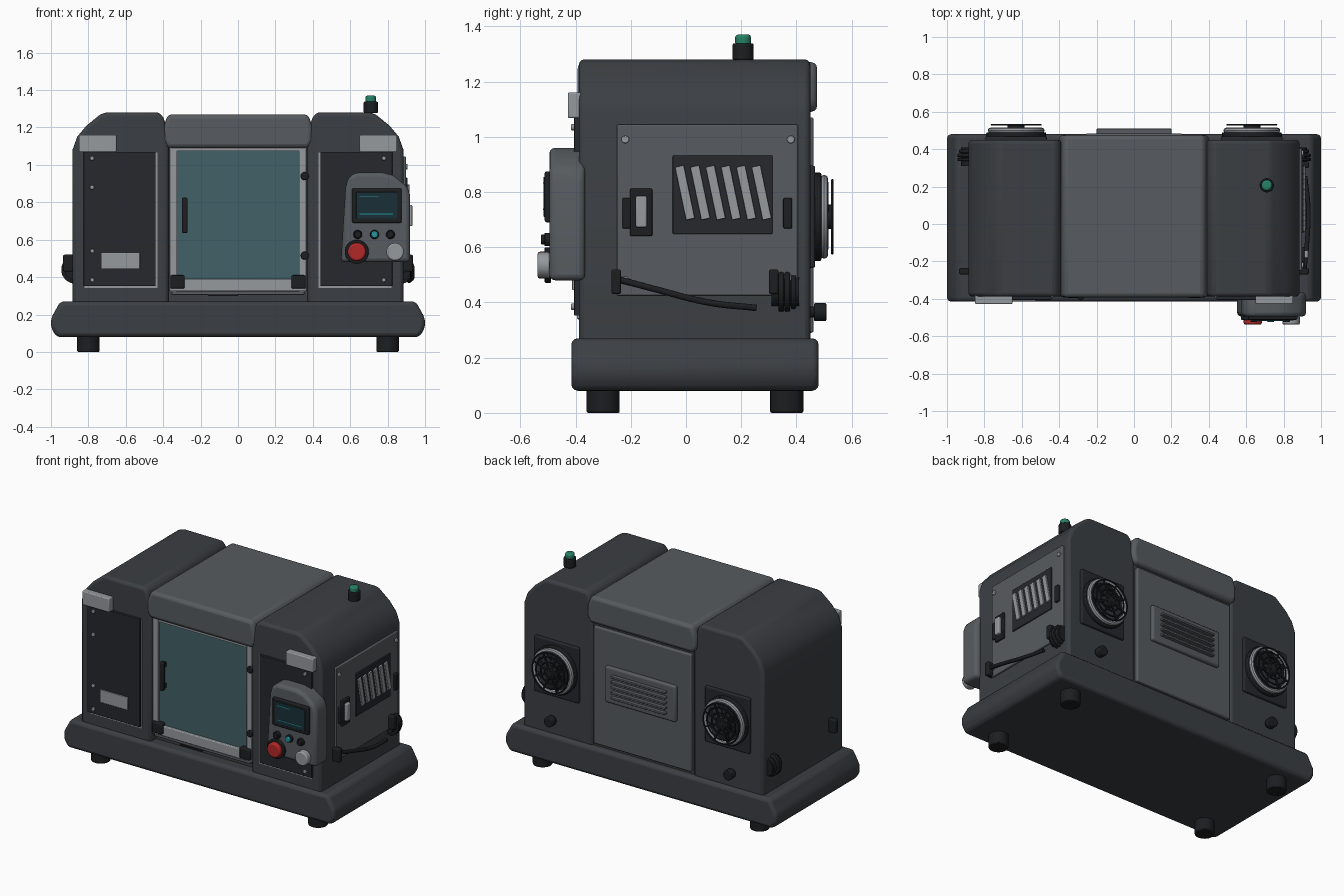
import bpy, bmesh, math
from mathutils import Matrix, Vector

if "Cube" in bpy.data.objects:
    bpy.data.objects.remove(bpy.data.objects["Cube"])


def mat(name, r, g, b):
    m = bpy.data.materials.new(name)
    m.diffuse_color = (r, g, b, 1)
    m.use_nodes = True
    m.node_tree.nodes["Principled BSDF"].inputs["Base Color"].default_value = m.diffuse_color
    return m


BODY = mat("charcoal", .044, .049, .056)
MID = mat("mid_grey", .095, .105, .115)
LIGHT = mat("light_grey", .30, .32, .34)
PANEL = mat("dark_panel", .019, .021, .027)
BLACK = mat("black", .012, .013, .015)
GLASS = mat("teal_glass", .055, .12, .14)
SCREEN = mat("screen", .01, .03, .038)
RED = mat("red", .45, .02, .02)
CYAN = mat("cyan", .02, .3, .36)
GREEN = mat("green", .02, .22, .13)


def finish(name, bm, m, bevel=0, segs=3, smooth=True):
    bmesh.ops.recalc_face_normals(bm, faces=bm.faces)
    me = bpy.data.meshes.new(name)
    bm.to_mesh(me)
    bm.free()
    ob = bpy.data.objects.new(name, me)
    bpy.context.collection.objects.link(ob)
    me.materials.append(m)
    if bevel:
        b = ob.modifiers.new("Bevel", 'BEVEL')
        b.width, b.segments, b.angle_limit = bevel, segs, math.radians(25)
    if smooth:
        bpy.ops.object.select_all(action='DESELECT')
        ob.select_set(True)
        bpy.context.view_layer.objects.active = ob
        bpy.ops.object.shade_smooth_by_angle(angle=math.radians(32))
    return ob


def prism(name, pts, t0, t1, m, axis='y', bevel=0, segs=3):
    """Extrude a profile: (x, z) along y, or (y, z) along x."""
    bm = bmesh.new()
    put = (lambda p, t: (p[0], t, p[1])) if axis == 'y' else (lambda p, t: (t, p[0], p[1]))
    a = [bm.verts.new(put(p, t0)) for p in pts]
    b = [bm.verts.new(put(p, t1)) for p in pts]
    bm.faces.new(a)
    bm.faces.new(b[::-1])
    for i in range(len(pts)):
        j = (i + 1) % len(pts)
        bm.faces.new((a[i], a[j], b[j], b[i]))
    return finish(name, bm, m, bevel, segs)


def box(name, x0, x1, y0, y1, z0, z1, m, bevel=0):
    return prism(name, [(x0, z0), (x1, z0), (x1, z1), (x0, z1)], y0, y1, m, bevel=bevel)


ROT = {'x': Matrix.Rotation(math.pi / 2, 4, 'Y'), 'y': Matrix.Rotation(-math.pi / 2, 4, 'X'),
       'z': Matrix.Identity(4)}


def cyl(name, c, r, depth, axis, m, bevel=0, r2=None, n=32):
    bm = bmesh.new()
    bmesh.ops.create_cone(bm, cap_ends=True, segments=n, radius1=r, radius2=r2 or r, depth=depth,
                          matrix=Matrix.Translation(c) @ ROT[axis])
    return finish(name, bm, m, bevel, 2)


def ring(name, c, R, r, m, axis='y', n=36, k=8):
    bm = bmesh.new()
    M = Matrix.Translation(c) @ ROT[axis]
    rows = []
    for i in range(n):
        a = 2 * math.pi * i / n
        rows.append([bm.verts.new(M @ Vector(((R + r * math.cos(b)) * math.cos(a),
                     (R + r * math.cos(b)) * math.sin(a), r * math.sin(b))))
                     for b in [2 * math.pi * j / k for j in range(k)]])
    for i in range(n):
        p, q = rows[i], rows[(i + 1) % n]
        for j in range(k):
            bm.faces.new((p[j], q[j], q[(j + 1) % k], p[(j + 1) % k]))
    return finish(name, bm, m)


# Base plinth and feet
prism("base", [(-.97, .08), (.97, .08), (1, .13), (1, .18), (.95, .27), (-.95, .27),
               (-1, .18), (-1, .13)], -.415, .48, BODY, bevel=.022)
for x in (-.8, .8):
    for y in (-.3, .365):
        cyl("foot", (x, y, .045), .06, .09, 'z', BLACK, .006)

# Centre body, rear cover and hood
box("centre_body", -.39, .39, -.335, .44, .25, 1.12, BODY)
box("rear_cover", -.36, .36, .43, .462, .29, 1.07, MID, .008)
prism("hood", [(-.38, 1.09), (.38, 1.09), (.40, 1.13), (.40, 1.2), (.375, 1.27),
               (-.375, 1.27), (-.40, 1.2), (-.40, 1.13)], -.392, .475, MID, bevel=.025)

# Things repeated on both sides
for s, side in ((-1, "left"), (1, "right")):
    def sx(a, b):
        return sorted((a * s, b * s))
    prism(side + "_tower", [(x * s, z) for x, z in
          [(.37, .25), (.885, .25), (.885, 1.08), (.86, 1.15), (.81, 1.21), (.73, 1.275),
           (.70, 1.28), (.42, 1.28), (.395, 1.25), (.37, 1.13)]], -.388, .45, BODY, bevel=.022)
    # Front panel with light trim, screws and lamp block
    box(side + "_panel_trim", *sx(.43, .82), -.394, -.38, .342, 1.065, LIGHT)
    box(side + "_front_panel", *sx(.44, .825), -.405, -.38, .352, 1.07, PANEL, .003)
    for z in (.385, .54, .88, 1.035):
        cyl("panel_screw", (.78 * s, -.408, z), .012, .016, 'y', LIGHT, .003, n=16)
    box(side + "_lamp_block", *sx(.65, .85), -.428, -.38, 1.068, 1.16, LIGHT, .006)
    # Door frame post and corner clips
    box(side + "_door_post", *sx(.325, .365), -.375, -.32, .32, 1.10, LIGHT, .004)
    box(side + "_door_corner", *sx(.285, .362), -.395, -.33, .338, .41, BLACK, .008)
    # Side cable clip and strain relief
    box(side + "_cable_clip", *sx(.87, .935), -.27, -.235, .43, .52, BLACK, .008)
    for y in (.345, .367, .389):
        cyl(side + "_strain_relief", (.87 * s, y, .44), .075 if y < .38 else .065, .019, 'y', BLACK, .005)
    cyl(side + "_strain_core", (.87 * s, .36, .44), .055, .10, 'y', BLACK)
    # Rear fan
    fx, fz = .63 * s, .71
    box(side + "_fan_plate", fx - .165, fx + .165, .44, .468, fz - .185, fz + .185, PANEL, .008)
    cyl(side + "_fan_housing", (fx, .475, fz), .16, .03, 'y', BLACK, .006)
    ring(side + "_fan_rim", (fx, .50, fz), .137, .015, LIGHT)
    cyl(side + "_fan_hub", (fx, .507, fz), .045, .05, 'y', BLACK, .006)
    for i in range(7):
        bm = bmesh.new()
        bmesh.ops.create_cube(bm, size=1, matrix=Matrix.Translation((fx, .503, fz))
                              @ Matrix.Rotation(i * math.tau / 7, 4, 'Y')
                              @ Matrix.Translation((.08, 0, 0))
                              @ Matrix.Rotation(.45, 4, 'X') @ Matrix.Diagonal((.09, .006, .05, 1)))
        finish(side + "_fan_blade", bm, PANEL, smooth=False)
    for R in (.035, .07, .105, .132):
        ring(side + "_guard_ring", (fx, .53, fz), R, .005, BLACK, k=6)
    for i in range(4):
        bm = bmesh.new()
        bmesh.ops.create_cube(bm, size=1, matrix=Matrix.Translation((fx, .53, fz))
                              @ Matrix.Rotation(math.pi / 4 * (i + .5), 4, 'Y')
                              @ Matrix.Diagonal((.27, .008, .009, 1)))
        finish(side + "_guard_spoke", bm, BLACK, smooth=False)
    # Rear knob
    cyl(side + "_rear_stem", (.66 * s, .46, .365), .02, .04, 'y', BLACK, n=20)
    cyl(side + "_rear_knob", (.66 * s, .486, .365), .033, .045, 'y', BLACK, .005, n=20)

# Door
box("door_glass", -.33, .33, -.36, -.33, .38, 1.10, GLASS)
box("door_top_rail", -.36, .36, -.372, -.32, 1.075, 1.1, LIGHT)
box("door_bottom_rail", -.36, .36, -.378, -.32, .325, .39, LIGHT, .005)
box("door_sill", -.355, .355, -.372, -.32, .305, .325, MID, .004)
box("door_latch", -.16, 0, -.38, -.33, .298, .308, BLACK)
box("door_handle", -.30, -.27, -.405, -.375, .635, .825, BLACK, .008)
for z in (.66, .80):
    box("handle_mount", -.295, -.275, -.39, -.35, z - .015, z + .015, BLACK)
for z in (.515, .94):
    cyl("door_hinge", (.357, -.375, z), .022, .03, 'y', BLACK, .004, n=20)

# Front data plate
box("data_plate", -.73, -.525, -.412, -.39, .445, .53, LIGHT, .003)

# Control box
prism("control_box", [(.55, .48), (.92, .48), (.92, .84), (.905, .885), (.83, .945), (.77, .96),
                      (.63, .96), (.59, .935), (.575, .88)], -.495, -.365, MID, bevel=.022)
box("screen_bezel", .61, .875, -.512, -.48, .69, .875, BLACK, .008)
box("screen", .632, .853, -.516, -.5, .71, .855, SCREEN, .003)
for z, w in ((.735, .18), (.83, .1)):
    box("screen_line", .65, .65 + w, -.518, -.51, z, z + .005, CYAN)
for x, m in ((.64, BLACK), (.73, CYAN), (.815, BLACK)):
    cyl("button_ring", (x, -.5, .628), .024, .026, 'y', BLACK, .003, n=24)
    cyl("button", (x, -.51, .628), .018, .03, 'y', m, .004, n=24)
cyl("stop_ring", (.635, -.5, .535), .064, .024, 'y', BLACK, .004)
cyl("stop_button", (.635, -.516, .535), .049, .044, 'y', RED, .01)
cyl("dial", (.84, -.515, .535), .047, .046, 'y', LIGHT, .008)

# Right service panel
box("side_panel", .87, .898, -.25, .405, .425, 1.045, MID, .006)
for y, z in ((-.22, .99), (.38, .99), (-.22, .48), (.38, .48)):
    cyl("side_screw", (.9, y, z), .014, .014, 'x', LIGHT, .003, n=16)
box("vent_plate", .89, .906, -.048, .313, .647, .932, PANEL, .004)
for i in range(6):
    y = -.04 + i * .0555
    prism("vent_slat", [(y, .89), (y + .032, .897), (y + .072, .705), (y + .04, .698)],
          .90, .916, LIGHT, 'x', .003)
box("latch_plate", .89, .912, -.203, -.122, .64, .812, BLACK, .005)
box("latch_lever", .90, .932, -.182, -.142, .672, .786, LIGHT, .006)
box("latch_keeper", .89, .912, -.23, -.2, .668, .778, BLACK, .005)
box("side_hinge", .89, .915, .352, .384, .668, .778, BLACK, .005)
box("rear_cable_clip", .87, .935, .30, .335, .43, .52, BLACK, .008)

# Side cable
cu = bpy.data.curves.new("side_cable", 'CURVE')
cu.dimensions, cu.bevel_depth, cu.bevel_resolution = '3D', .012, 3
cu.use_fill_caps = True
sp = cu.splines.new('BEZIER')
path = [(.91, -.25, .485), (.925, -.1, .445), (.932, .08, .40), (.915, .255, .38)]
sp.bezier_points.add(len(path) - 1)
for bp, p in zip(sp.bezier_points, path):
    bp.co = p
    bp.handle_left_type = bp.handle_right_type = 'AUTO'
cu.materials.append(BLACK)
bpy.context.collection.objects.link(bpy.data.objects.new("side_cable", cu))

# Rear vent
box("rear_vent_plate", -.26, .26, .45, .485, .60, .84, MID, .012)
for i in range(5):
    z = .65 + i * .035
    box("rear_vent_slat", -.2, .2, .475, .51, z - .007, z + .007, MID, .004)

# Signal beacon
cyl("beacon_base", (.71, .207, 1.308), .038, .06, 'z', BLACK, .005)
cyl("beacon_lamp", (.71, .207, 1.35), .029, .04, 'z', GREEN, .01)
